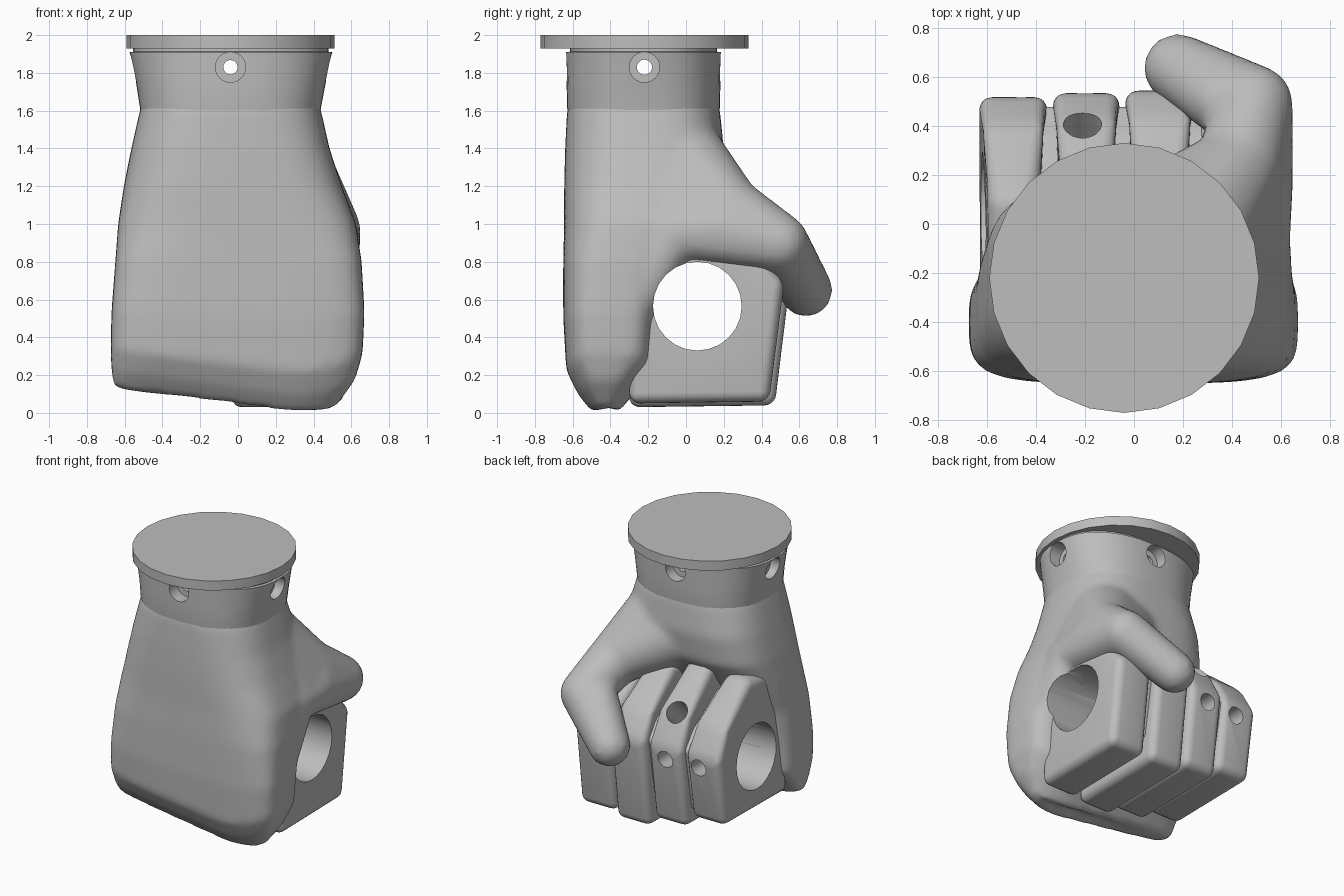
import bpy, bmesh, math
from mathutils import Vector, Matrix

old = bpy.data.objects.get("Cube")
if old:
    bpy.data.objects.remove(old, do_unlink=True)

grey = bpy.data.materials.new("plain grey")
grey.use_nodes = True
colour = (0.51, 0.51, 0.51, 1)
grey.diffuse_color = colour
grey.node_tree.nodes["Principled BSDF"].inputs["Base Color"].default_value = colour


def make(name, bm):
    bmesh.ops.recalc_face_normals(bm, faces=bm.faces)
    mesh = bpy.data.meshes.new(name)
    bm.to_mesh(mesh)
    bm.free()
    mesh.materials.append(grey)
    ob = bpy.data.objects.new(name, mesh)
    bpy.context.collection.objects.link(ob)
    return ob


def select(ob):
    bpy.ops.object.select_all(action="DESELECT")
    ob.select_set(True)
    bpy.context.view_layer.objects.active = ob


def modify(ob, kind, **settings):
    mod = ob.modifiers.new(kind.lower(), kind)
    for key, value in settings.items():
        setattr(mod, key, value)
    select(ob)
    bpy.ops.object.modifier_apply(modifier=mod.name)


def smooth(ob):
    select(ob)
    bpy.ops.object.shade_smooth_by_angle(angle=math.radians(35))


def loft(bm, sections, count=48):
    """Skin superellipse sections: z, x range, y range, exponent, tilt."""
    rings = []
    for z, x0, x1, y0, y1, n, tilt in sections:
        ring = []
        for i in range(count):
            a = math.tau * i / count
            c, s = math.cos(a), math.sin(a)
            x = (x0 + x1) / 2 + (x1 - x0) / 2 * math.copysign(abs(c) ** (2 / n), c)
            y = (y0 + y1) / 2 + (y1 - y0) / 2 * math.copysign(abs(s) ** (2 / n), s)
            # The lower edge rises evenly on one side and curls up on the other
            rise = 0.3 - x if x < 0.3 else 6 * (x - 0.3) ** 2
            ring.append(bm.verts.new((x, y, z + tilt * rise)))
        rings.append(ring)
    for a, b in zip(rings, rings[1:]):
        for i in range(count):
            j = (i + 1) % count
            bm.faces.new((a[i], a[j], b[j], b[i]))
    bm.faces.new(rings[0])
    bm.faces.new(rings[-1])


def hull(bm, balls):
    """Add the convex hull round a group of balls."""
    part = bmesh.new()
    for x, y, z, r in balls:
        ball = bmesh.new()
        bmesh.ops.create_icosphere(ball, subdivisions=3, radius=r)
        for v in ball.verts:
            part.verts.new(v.co + Vector((x, y, z)))
        ball.free()
    bmesh.ops.convex_hull(part, input=part.verts)
    loose = [v for v in part.verts if not v.link_faces]
    bmesh.ops.delete(part, geom=loose, context="VERTS")
    temp = bpy.data.meshes.new("temp")
    part.to_mesh(temp)
    part.free()
    bm.from_mesh(temp)
    bpy.data.meshes.remove(temp)


def rod(start, end, radius, sides=24):
    """Cylinder between two points, used as a drill or a plate."""
    a, b = Vector(start), Vector(end)
    turn = (b - a).to_track_quat("Z", "Y").to_matrix().to_4x4()
    bm = bmesh.new()
    bmesh.ops.create_cone(bm, cap_ends=True, segments=sides, radius1=radius,
                          radius2=radius, depth=(b - a).length,
                          matrix=Matrix.Translation((a + b) / 2) @ turn)
    return bm


def drill(ob, start, end, radius, sides=24):
    cutter = make("cutter", rod(start, end, radius, sides))
    cutter.hide_render = True
    modify(ob, "BOOLEAN", object=cutter, operation="DIFFERENCE", solver="EXACT")
    bpy.data.objects.remove(cutter, do_unlink=True)


# Palm, web and thumb, blended into one skin
bm = bmesh.new()
loft(bm, [
    (1.70, -.49, .41, -.60, .15, 2.6, 0),
    (1.60, -.52, .44, -.63, .18, 2.7, 0),
    (1.40, -.565, .485, -.64, .20, 3, 0),
    (1.20, -.605, .55, -.645, .17, 3.2, 0),
    (1.00, -.635, .625, -.645, .04, 3.4, 0),
    (0.80, -.65, .655, -.65, -.09, 4, 0),
    (0.50, -.67, .67, -.65, -.15, 4.4, .04),
    (0.22, -.675, .66, -.635, -.17, 4.4, .12),
    (0.09, -.67, .62, -.57, -.28, 4.2, .14),
    (-.01, -.66, .52, -.49, -.36, 4, .15)])
wrist = [(0, -.1, 1.33, .27), (.2, -.08, 1.38, .26)]
heel = (.5, -.06, .95, .14)
web = (.42, .22, 1.08, .18)
inner = (.5, .16, .97, .15)
corner = (.49, .49, .9, .16)
hull(bm, wrist + [web, heel])
hull(bm, [heel, (.5, -.28, .6, .15), (.4, -.3, 1, .2)])
hull(bm, [heel, web, inner, corner])
hull(bm, [corner, (.36, .5, .87, .14), (.18, .635, .65, .142)])
palm = make("palm_and_thumb", bm)
modify(palm, "REMESH", mode="VOXEL", voxel_size=0.025)
modify(palm, "SMOOTH", factor=0.5, iterations=8)


# Curled fingers: side profile pushed across the width, narrowed at the
# tip, then rounded
def finger(name, x0, x1, base, top, bevel=0.055, inset=0):
    k = (top - 0.6) / 0.57
    profile = [(-.3, base - .01), (.46 - inset, base), (.54 - inset, .69),
               (.42 - inset, .6 + .31 * k), (.12 - inset, top), (-.3, top - .06)]
    bm = bmesh.new()
    face = bm.faces.new([bm.verts.new((x0, y, z)) for y, z in profile])
    out = bmesh.ops.extrude_face_region(bm, geom=[face])
    bmesh.ops.translate(bm, vec=(x1 - x0, 0, 0),
                        verts=[g for g in out["geom"] if isinstance(g, bmesh.types.BMVert)])
    for v in bm.verts:
        if v.co.z > 1.02:
            v.co.x += 0.3 * ((x0 + x1) / 2 - v.co.x)
    ob = make(name, bm)
    modify(ob, "BEVEL", width=bevel, segments=5, limit_method="ANGLE", angle_limit=0.2)
    return ob


little = finger("little_finger", -.63, -.355, .19, 1.14, inset=.015)
ring = finger("ring_finger", -.33, -.06, .11, 1.17)
middle = finger("middle_finger", -.035, .245, .04, 1.1, inset=-.01)
index = finger("index_finger", .27, .56, .06, 1.0, inset=.02)
core = finger("finger_core", -.55, .48, .23, .98, bevel=.02, inset=.06)
fist = [palm, core, little, ring, middle, index]

# Grip hole through the fist, and small drilled holes in two fingers
for part in fist:
    drill(part, (-1, .06, .565), (1, .06, .565), .235)
for part, x in ((little, -.46), (ring, -.2)):
    for solid in (part, core):
        drill(solid, (x, .2, .61), (x, .8, .61), .06)
for part in (ring, core):
    drill(part, (-.21, .16, .67), (-.21, .61, 1.12), .078)
for part in fist:
    smooth(part)

# Flared cuff with a recessed lip and four counterbored screw holes
bm = bmesh.new()
loft(bm, [
    (1.55, -.51, .43, -.62, .17, 2.6, 0),
    (1.62, -.52, .44, -.63, .18, 2.6, 0),
    (1.75, -.54, .465, -.632, .182, 2.5, 0),
    (1.91, -.575, .50, -.635, .185, 2.4, 0),
    (1.912, -.555, .48, -.615, .165, 2.4, 0),
    (1.94, -.555, .48, -.615, .165, 2.4, 0)])
cuff = make("cuff", bm)
cx, cy, cz = -.04, -.22, 1.83
for dx, dy, reach in ((1, 0, .44), (-1, 0, .44), (0, 1, .32), (0, -1, .32)):
    drill(cuff, (cx + dx * reach, cy + dy * reach, cz), (cx + dx, cy + dy, cz), .08)
drill(cuff, (cx - 1, cy, cz), (cx + 1, cy, cz), .04)
drill(cuff, (cx, cy - 1, cz), (cx, cy + 1, cz), .038, 20)
smooth(cuff)

# Flat end plate
smooth(make("end_plate", rod((cx, cy, 1.93), (cx, cy, 2), .55)))
